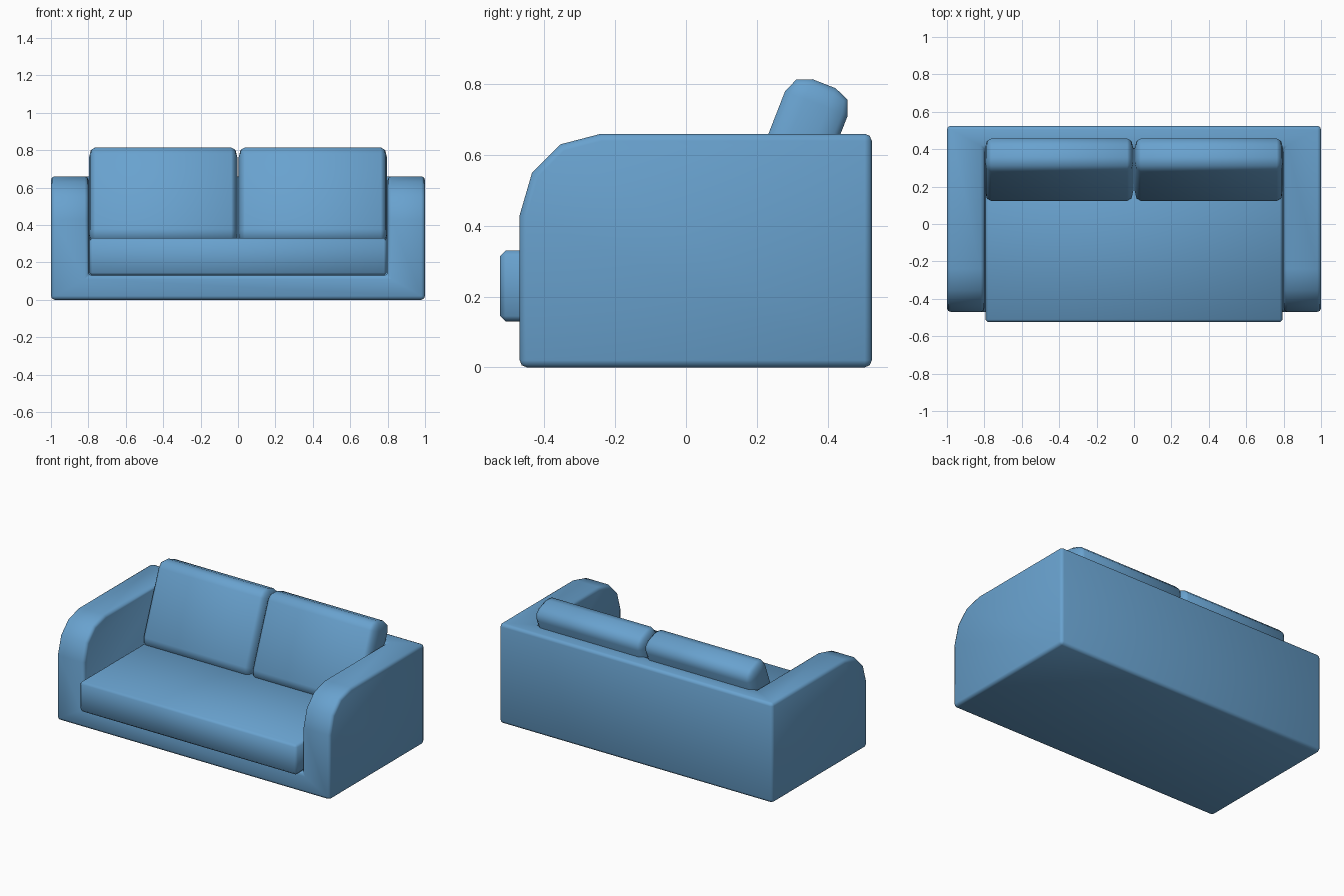
import bpy, bmesh, math
from mathutils import Matrix

cube = bpy.data.objects.get("Cube")
if cube:
    bpy.data.objects.remove(cube, do_unlink=True)

BLUE = (0.14, 0.36, 0.62, 1)
fabric = bpy.data.materials.new("blue fabric")
fabric.use_nodes = True
fabric.diffuse_color = BLUE
fabric.node_tree.nodes["Principled BSDF"].inputs["Base Color"].default_value = BLUE


def add_object(name, bm):
    bmesh.ops.recalc_face_normals(bm, faces=bm.faces)
    mesh = bpy.data.meshes.new(name)
    bm.to_mesh(mesh)
    bm.free()
    mesh.materials.append(fabric)
    obj = bpy.data.objects.new(name, mesh)
    bpy.context.collection.objects.link(obj)
    return obj


def box(name, lo, hi):
    size = [b - a for a, b in zip(lo, hi)]
    mid = [(a + b) / 2 for a, b in zip(lo, hi)]
    bm = bmesh.new()
    bmesh.ops.create_cube(bm, size=1, matrix=Matrix.Translation(mid) @ Matrix.Diagonal((*size, 1)))
    return add_object(name, bm)


def extrude_profile(name, points, half_width):
    bm = bmesh.new()
    face = bm.faces.new([bm.verts.new((-half_width, y, z)) for y, z in points])
    result = bmesh.ops.extrude_face_region(bm, geom=[face])
    verts = [v for v in result["geom"] if isinstance(v, bmesh.types.BMVert)]
    bmesh.ops.translate(bm, verts=verts, vec=(2 * half_width, 0, 0))
    return add_object(name, bm)


def select(obj):
    bpy.ops.object.select_all(action="DESELECT")
    obj.select_set(True)
    bpy.context.view_layer.objects.active = obj


def soften(obj, width, segments):
    bevel = obj.modifiers.new("soft edges", "BEVEL")
    bevel.width = width
    bevel.segments = segments
    bevel.limit_method = "ANGLE"
    bevel.angle_limit = math.radians(50)
    select(obj)
    bpy.ops.object.modifier_apply(modifier=bevel.name)
    bpy.ops.object.shade_smooth_by_angle(angle=math.radians(50))


# Frame: side outline across the full width, hollowed between arms and back
outline = [(-0.47, 0), (-0.47, 0.43), (-0.435, 0.55), (-0.355, 0.63),
           (-0.24, 0.66), (0.525, 0.66), (0.525, 0)]
frame = extrude_profile("sofa_frame", outline, 1)
cutter = box("seat_hollow_cutter", (-0.8, -1, 0.13), (0.8, 0.4, 1))
cutter.hide_render = True
cut = frame.modifiers.new("hollow", "BOOLEAN")
cut.operation = "DIFFERENCE"
cut.solver = "EXACT"
cut.object = cutter
select(frame)
bpy.ops.object.modifier_apply(modifier=cut.name)
bpy.data.objects.remove(cutter, do_unlink=True)
soften(frame, 0.02, 2)

# Seat cushion
seat = box("seat_cushion", (-0.795, -0.525, 0.13), (0.795, 0.41, 0.33))
soften(seat, 0.015, 1)

# Two leaning back cushions, with tighter rounding at their sides
SQUASH = 0.55
for side, name in ((1, "back_cushion_left"), (-1, "back_cushion_right")):
    half = 0.397 / SQUASH
    cushion = box(name, (-half, 0, -0.05), (half, 0.19, 0.5))
    soften(cushion, 0.06, 2)
    cushion.scale.x = SQUASH
    cushion.rotation_euler.x = -math.radians(21.3)
    cushion.location = (side * 0.4, 0.12, 0.37)
